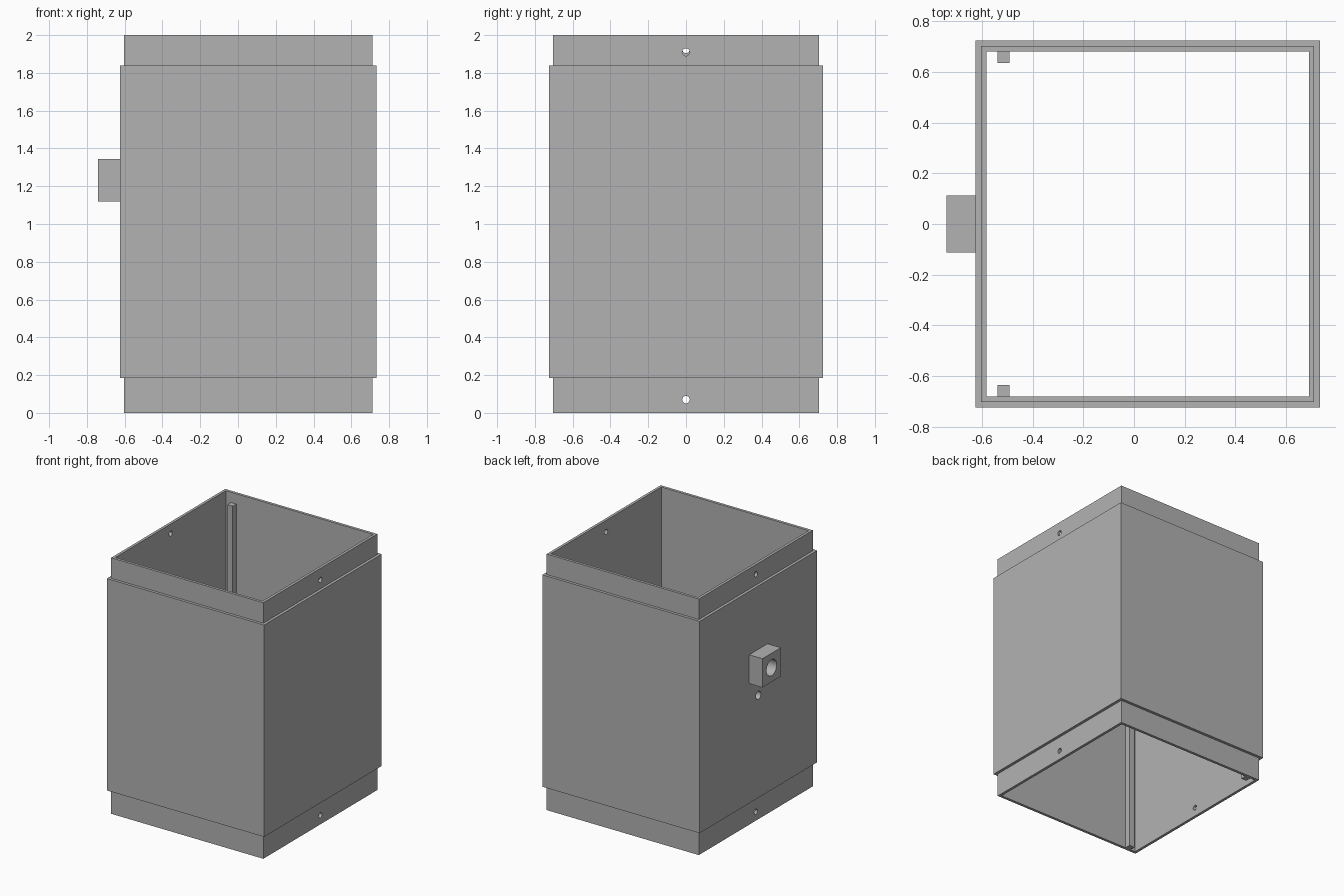
import bpy
import bmesh
from math import pi, radians

cube = bpy.data.objects.get("Cube")
if cube:
    bpy.data.objects.remove(cube, do_unlink=True)

grey = bpy.data.materials.new("mid grey")
grey.use_nodes = True
grey.diffuse_color = (0.448, 0.448, 0.448, 1)
grey.node_tree.nodes["Principled BSDF"].inputs["Base Color"].default_value = grey.diffuse_color

# Overall layout: inside edges of the casing
X0, X1, Y = -0.582, 0.69, 0.682
STEP, SLEEVE = 0.0215, 0.0435
OUTER_X = X0 - SLEEVE


def make_object(name, bm):
    bmesh.ops.recalc_face_normals(bm, faces=bm.faces)
    mesh = bpy.data.meshes.new(name)
    bm.to_mesh(mesh)
    bm.free()
    mesh.materials.append(grey)
    obj = bpy.data.objects.new(name, mesh)
    bpy.context.collection.objects.link(obj)
    return obj


def box(name, lo, hi):
    bm = bmesh.new()
    bmesh.ops.create_cube(bm, size=1)
    for v in bm.verts:
        v.co = [(a + b) / 2 + c * (b - a) for a, b, c in zip(lo, hi, v.co)]
    return make_object(name, bm)


def drill(obj, x, z, radius):
    """Cut a round hole along x, at y = 0."""
    bpy.ops.mesh.primitive_cylinder_add(vertices=32, radius=radius, depth=0.4,
                                        location=(x, 0, z), rotation=(0, pi / 2, 0))
    cutter = bpy.context.object
    cutter.hide_render = True
    cutter.data.materials.append(grey)
    mod = obj.modifiers.new("hole", 'BOOLEAN')
    mod.operation = 'DIFFERENCE'
    mod.solver = 'EXACT'
    mod.object = cutter
    bpy.context.view_layer.objects.active = obj
    bpy.ops.object.modifier_apply(modifier=mod.name)
    bpy.data.objects.remove(cutter, do_unlink=True)


# Casing: a stepped wall section carried around a rectangle
section = [(0, 0), (STEP, 0), (STEP, 0.185), (SLEEVE, 0.185),
           (SLEEVE, 1.84), (STEP, 1.84), (STEP, 2), (0, 2)]
bm = bmesh.new()
rings = []
for sx, sy in ((-1, -1), (1, -1), (1, 1), (-1, 1)):
    base_x = X0 if sx < 0 else X1
    rings.append([bm.verts.new((base_x + sx * o, sy * (Y + o), z)) for o, z in section])
count = len(section)
for i in range(4):
    a, b = rings[i], rings[(i + 1) % 4]
    for j in range(count):
        k = (j + 1) % count
        bm.faces.new((a[j], b[j], b[k], a[k]))
casing = make_object("casing", bm)

# Fixing holes near both ends
for x, z in ((X0, 0.07), (X1, 0.07), (X0, 1.925), (X1, 1.91)):
    drill(casing, x, z, 0.02)

# Cable hole and socket opening in the right wall
drill(casing, X0, 0.985, 0.031)
drill(casing, X0, 1.232, 0.063)

# Socket block
socket = box("socket_block", (-0.74, -0.113, 1.12), (OUTER_X, 0.113, 1.345))
drill(socket, OUTER_X, 1.232, 0.063)

# Inner corner posts
for name, y0, y1 in (("front_post", -Y, -Y + 0.046), ("back_post", Y - 0.046, Y)):
    box(name, (-0.538, y0, 0), (-0.492, y1, 1.92))

# Smooth the round holes, keep the corners crisp
bpy.ops.object.select_all(action='DESELECT')
for obj in (casing, socket):
    obj.select_set(True)
bpy.context.view_layer.objects.active = casing
bpy.ops.object.shade_smooth_by_angle(angle=radians(30))
